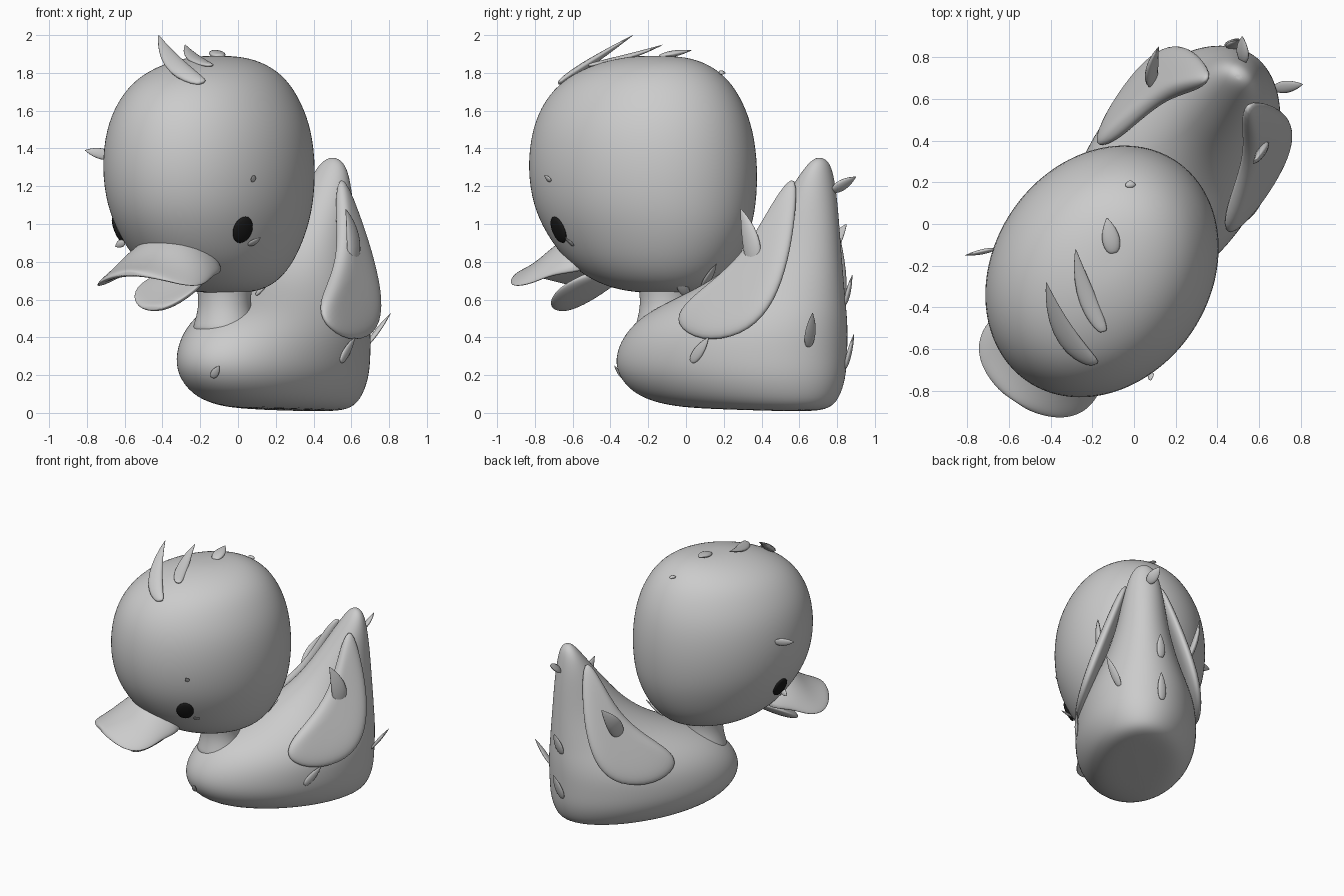
import bpy, bmesh
from math import sin, cos, pi, radians
from mathutils import Vector, Matrix
from mathutils.bvhtree import BVHTree

cube = bpy.data.objects.get("Cube")
if cube:
    bpy.data.objects.remove(cube, do_unlink=True)


def material(name, rgb):
    m = bpy.data.materials.new(name)
    m.use_nodes = True
    m.diffuse_color = (*rgb, 1)
    bsdf = next(n for n in m.node_tree.nodes if n.type == 'BSDF_PRINCIPLED')
    bsdf.inputs["Base Color"].default_value = (*rgb, 1)
    return m


GREY = material("soft grey", (0.6, 0.6, 0.6))
BLACK = material("eye black", (0.01, 0.01, 0.01))

# Parts are modelled facing -y, then the whole duck is turned
TURN = Matrix.Rotation(radians(-34), 4, 'Z')


def finish(name, bm, mat, turn=True, levels=2):
    """Turn the mesh, make a smooth object and return its surface tree."""
    if turn:
        bm.transform(TURN)
    bmesh.ops.recalc_face_normals(bm, faces=bm.faces)
    for f in bm.faces:
        f.smooth = True
    tree = BVHTree.FromBMesh(bm)
    mesh = bpy.data.meshes.new(name)
    bm.to_mesh(mesh)
    bm.free()
    mesh.materials.append(mat)
    ob = bpy.data.objects.new(name, mesh)
    bpy.context.collection.objects.link(ob)
    if levels:
        ob.modifiers.new("Smooth", 'SUBSURF').levels = levels
        ob.modifiers["Smooth"].render_levels = levels
    return tree


def loft(rings):
    """Skin a list of closed point rings and cap both ends with a fan."""
    bm = bmesh.new()
    rows = [[bm.verts.new(p) for p in ring] for ring in rings]
    n = len(rows[0])
    for a, b in zip(rows, rows[1:]):
        for i in range(n):
            j = (i + 1) % n
            bm.faces.new((a[i], a[j], b[j], b[i]))
    for row in (rows[0], rows[-1]):
        tip = bm.verts.new(sum((v.co for v in row), Vector()) / n)
        for i in range(n):
            bm.faces.new((row[i], row[(i + 1) % n], tip))
    return bm


def slices(rows, n=32, x=0, tilt=0):
    """Horizontal ovals: height, front y, rear y, half width."""
    rings = []
    for z, y0, y1, w in rows:
        ring = []
        for i in range(n):
            t = 2 * pi * i / n
            y = (y0 + y1) / 2 + (y1 - y0) / 2 * sin(t)
            lift = tilt * (1 - y) * max(0, 1 - 2 * z)
            ring.append(Vector((x + w * cos(t), y, z + lift)))
        rings.append(ring)
    return loft(rings)


# Body sweeping up into the tail
body = finish("body", slices([
    (0, .05, .80, .20), (.02, -.13, .90, .28), (.07, -.28, .95, .35),
    (.18, -.38, .985, .41), (.3, -.385, .99, .42), (.42, -.32, .995, .41),
    (.52, -.21, .995, .37), (.6, -.03, .99, .32), (.7, .22, .985, .26),
    (.85, .43, .975, .2), (1, .56, .965, .165), (1.15, .68, .95, .135),
    (1.27, .77, .93, .1), (1.33, .82, .91, .06), (1.35, .85, .88, .02)],
    x=.02, tilt=.028), GREY)

# Neck
finish("neck", slices([
    (.42, -.30, .05, .18), (.47, -.285, .03, .165), (.55, -.265, .01, .14),
    (.64, -.265, .01, .14), (.8, -.3, .05, .18)]), GREY)

# Head
head = finish("head", slices([
    (.635, -.25, 0, .09), (.65, -.40, .09, .2), (.7, -.55, .18, .3),
    (.8, -.7, .265, .39), (.95, -.82, .335, .46), (1.1, -.895, .365, .51),
    (1.3, -.925, .372, .53), (1.5, -.9, .345, .51), (1.65, -.835, .29, .45),
    (1.77, -.72, .21, .37), (1.85, -.54, .1, .25), (1.885, -.37, -.02, .12),
    (1.89, -.26, -.14, .04)]), GREY)


def bill(name, rows, n=24):
    """Flattened arched rings: y, middle z, half width, half thickness, edge droop."""
    rings = []
    for y, z, w, h, droop in rows:
        ring = []
        for i in range(n):
            t = 2 * pi * i / n
            ring.append(Vector((w * cos(t), y, z + h * sin(t) - droop * cos(t) ** 2)))
        rings.append(ring)
    finish(name, loft(rings), GREY)


bill("upper_bill", [
    (-.5, .88, .27, .09, .12), (-.66, .89, .30, .08, .15), (-.76, .86, .32, .06, .17),
    (-.85, .80, .32, .04, .13), (-.93, .765, .28, .03, .09),
    (-.99, .745, .2, .025, .04), (-1.025, .74, .09, .015, .01)])
bill("lower_bill", [
    (-.46, .75, .13, .05, 0), (-.57, .68, .185, .05, -.03), (-.68, .61, .2, .04, -.05),
    (-.77, .565, .15, .03, -.03), (-.81, .555, .07, .015, 0)])

# Eyes, flattened balls lying on the head
for side, label in ((1, "left"), (-1, "right")):
    spot = TURN @ Vector((side * .385, -.54, .975))
    point, normal, _, _ = head.find_nearest(spot)
    frame = normal.to_track_quat('Z', 'Y').to_matrix().to_4x4()
    bm = bmesh.new()
    bmesh.ops.create_uvsphere(bm, u_segments=20, v_segments=10, radius=1)
    bm.transform(Matrix.Translation(point) @ frame @ Matrix.Diagonal((.06, .075, .018, 1)))
    finish(label + "_eye", bm, BLACK, turn=False, levels=0)

# Wings, cushioned leaf shapes leaning in toward the tail
OUTLINE = [(.19, .46), (.38, .365), (.65, .395), (.80, .54), (.85, .75), (.85, 1.0),
           (.80, 1.32), (.70, 1.16), (.58, .87), (.38, .69), (.22, .57)]
for side, label in ((1, "left"), (-1, "right")):
    rings = []
    for size, out in ((.55, -.045), (.88, -.035), (1.02, 0), (.88, .035), (.55, .045)):
        ring = []
        for y, z in OUTLINE:
            y, z = .6 + (y - .6) * size, .72 + (z - .72) * size
            lean = .42 - .35 * (z - .38)
            ring.append(Vector((.02 + side * (lean + out), y, z)))
        rings.append(ring)
    finish(label + "_wing", loft(rings), GREY)


def feather(name, base, tip, width, tree=None, bend=(0, 0, 0)):
    """Pointed curved tuft from a surface spot to its tip."""
    base, tip = Vector(base), Vector(tip)
    normal = Vector((1, -.7, 0)).normalized()
    if tree:
        base, normal, _, _ = tree.find_nearest(base)
    along = (tip - base).normalized()
    across = along.cross(normal).normalized()
    flat = across.cross(along)
    mid = (base + tip) / 2 + Vector(bend)
    rings = []
    for t, w in ((-.06, .5), (.1, .85), (.35, 1), (.65, .75), (.88, .33), (1, .04)):
        c = base * (1 - t) ** 2 + mid * 2 * t * (1 - t) + tip * t * t
        r = width / 2 * w
        rings.append([c + across * r * cos(a * pi / 4) + flat * r * .4 * sin(a * pi / 4)
                      for a in range(8)])
    finish(name, loft(rings), GREY, turn=False, levels=1)


# Crest tufts and small head feathers
feather("crest_front", (-.21, -.63, 1.73), (-.42, -.28, 2), .13, head, (-.06, -.08, -.05))
feather("crest_middle", (-.16, -.49, 1.83), (-.28, -.12, 1.95), .1, head, (-.04, -.02, -.03))
feather("crest_back", (-.1, -.13, 1.87), (-.13, .03, 1.92), .1, head)
feather("crown_tuft", (-.02, .16, 1.78), (-.02, .21, 1.8), .06, head)
feather("right_head_tuft", (-.66, -.13, 1.36), (-.81, -.15, 1.39), .07, head)
feather("brow_tuft", (.07, -.7, 1.23), (.08, -.75, 1.26), .04, head)
feather("left_cheek_tuft", (.06, -.6, .89), (.12, -.64, .93), .05, head)
feather("right_cheek_tuft", (-.58, -.3, .92), (-.65, -.29, .88), .05, head)

# Body feathers
for i, (base, tip, width) in enumerate([
        ((.13, .1, .65), (.23, .16, .79), .07), ((.1, 0, .63), (.19, -.05, .73), .07),
        ((-.13, -.33, .2), (-.1, -.38, .25), .05), ((.52, .05, .28), (.62, .12, .4), .07),
        ((.68, .65, .36), (.81, .67, .53), .07), ((.45, .8, .25), (.5, .89, .42), .08),
        ((.46, .82, .58), (.5, .88, .73), .08), ((.52, .78, 1.18), (.52, .9, 1.25), .09)]):
    feather("body_feather_%d" % (i + 1), base, tip, width, body)

# Large feathers standing on the wings
feather("left_wing_feather", (.61, .36, .78), (.57, .29, 1.08), .13, None, (.04, .03, 0))
feather("right_wing_feather", (.09, .68, .76), (.12, .85, 1.0), .13, None, (-.04, 0, 0))
